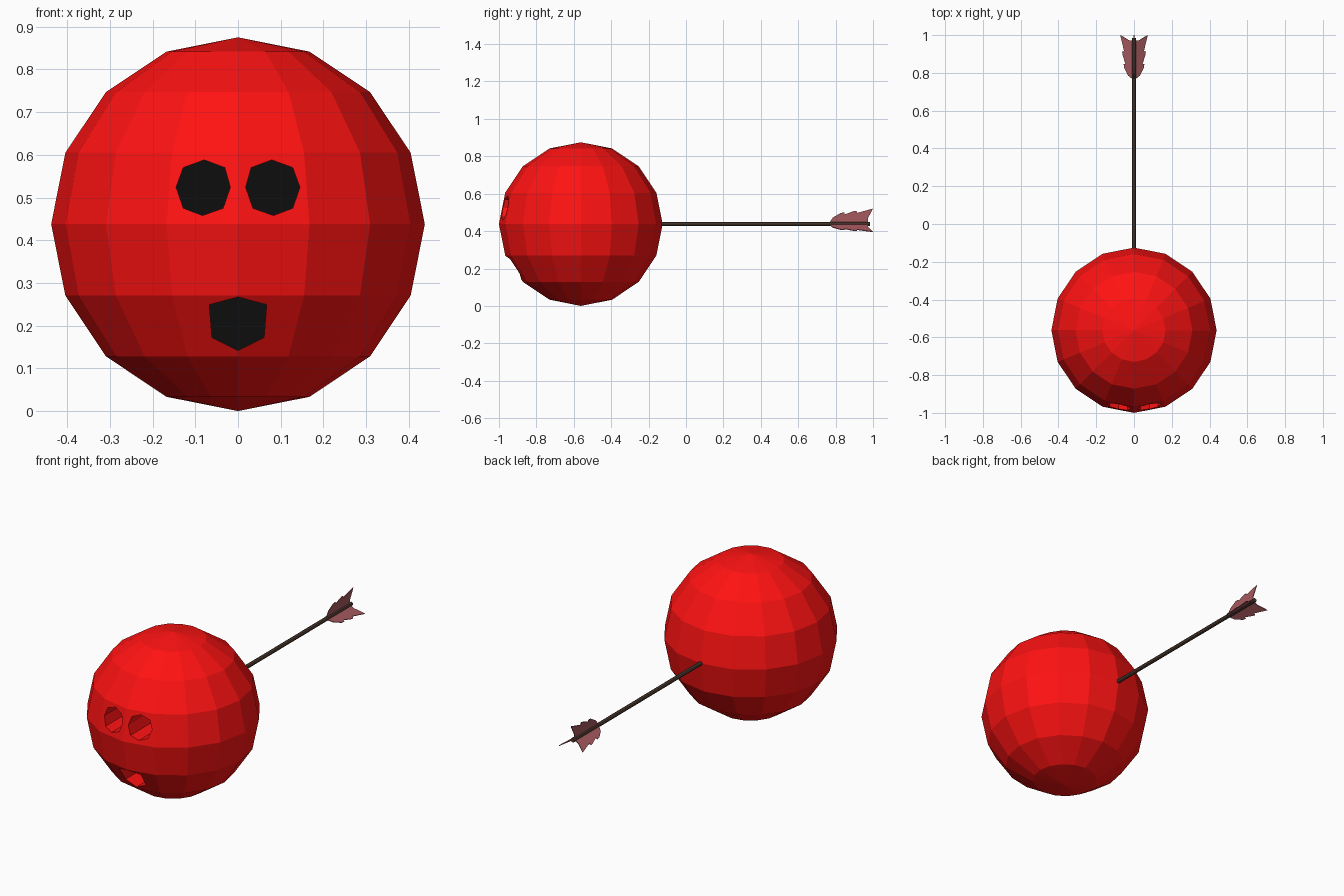
import bpy, bmesh
from math import radians, pi
from mathutils import Matrix, Vector

if "Cube" in bpy.data.objects:
    bpy.data.objects.remove(bpy.data.objects["Cube"])

R, CY, CZ = 0.4375, -0.5625, 0.4375
FLOOR = -0.72


def material(name, col):
    m = bpy.data.materials.new(name)
    m.diffuse_color = (*col, 1)
    m.use_nodes = True
    m.node_tree.nodes["Principled BSDF"].inputs["Base Color"].default_value = m.diffuse_color
    return m


RED = material("red", (1.0, 0.006, 0.006))
BLACK = material("black", (0.004, 0.004, 0.004))
WOOD = material("wood", (0.09, 0.05, 0.035))
FEATHER = material("feather", (0.38, 0.1, 0.11))


def finish(name, bm, mat):
    bmesh.ops.recalc_face_normals(bm, faces=bm.faces)
    me = bpy.data.meshes.new(name)
    bm.to_mesh(me)
    bm.free()
    me.materials.append(mat)
    ob = bpy.data.objects.new(name, me)
    bpy.context.collection.objects.link(ob)
    return ob


def prism(name, pts, vec, mat, matrix=Matrix()):
    """Polygon extruded along vec."""
    bm = bmesh.new()
    f = bm.faces.new([bm.verts.new(p) for p in pts])
    ext = bmesh.ops.extrude_face_region(bm, geom=[f], use_keep_orig=True)
    bmesh.ops.translate(bm, vec=vec, verts=[
        v for v in ext["geom"] if isinstance(v, bmesh.types.BMVert)])
    bm.transform(matrix)
    return finish(name, bm, mat)


# Ball body
bm = bmesh.new()
bmesh.ops.create_uvsphere(bm, u_segments=16, v_segments=8, radius=R,
                          matrix=Matrix.Translation((0, CY, CZ)))
body = finish("ball_body", bm, RED)

# Eye and mouth holes, each with a black floor
eye = [(0.018, 0.524), (0.031, 0.570), (0.079, 0.588), (0.128, 0.570),
       (0.145, 0.524), (0.128, 0.475), (0.083, 0.458), (0.035, 0.475)]
mouth = [(-0.067, 0.249), (0, 0.267), (0.067, 0.249),
         (0.061, 0.172), (0, 0.142), (-0.061, 0.172)]
holes = {"right_eye": eye, "left_eye": [(-x, z) for x, z in eye], "mouth": mouth}
for name, outline in holes.items():
    cutter = prism(name + "_cutter", [(x, FLOOR, z) for x, z in outline],
                   Vector((0, -0.4, 0)), RED)
    cutter.hide_render = True
    cutter.hide_viewport = True
    cutter.display_type = 'WIRE'
    mod = body.modifiers.new(name, 'BOOLEAN')
    mod.operation = 'DIFFERENCE'
    mod.solver = 'EXACT'
    mod.object = cutter
    prism(name + "_floor", [(x, FLOOR + 0.005, z) for x, z in outline],
          Vector((0, -0.01, 0)), BLACK)

# Arrow shaft
y0, y1 = -0.2, 0.985
bm = bmesh.new()
bmesh.ops.create_cone(bm, cap_ends=True, segments=8, radius1=0.011, radius2=0.011,
                      depth=y1 - y0,
                      matrix=Matrix.Translation((0, (y0 + y1) / 2, CZ))
                      @ Matrix.Rotation(pi / 2, 4, 'X'))
finish("arrow_shaft", bm, WOOD)

# Three notched feather vanes around the shaft
vane = [(0.765, 0.005), (0.785, 0.035), (0.828, 0.060), (0.846, 0.062),
        (0.848, 0.052), (0.900, 0.070), (0.912, 0.071), (0.916, 0.060),
        (1.0, 0.083), (0.972, 0.030), (0.972, 0.005)]
for i in range(3):
    prism(f"feather_{i + 1}", [(-0.002, y, r) for y, r in vane],
          Vector((0.004, 0, 0)), FEATHER,
          Matrix.Translation((0, 0, CZ)) @ Matrix.Rotation(radians(120 * i), 4, 'Y'))
